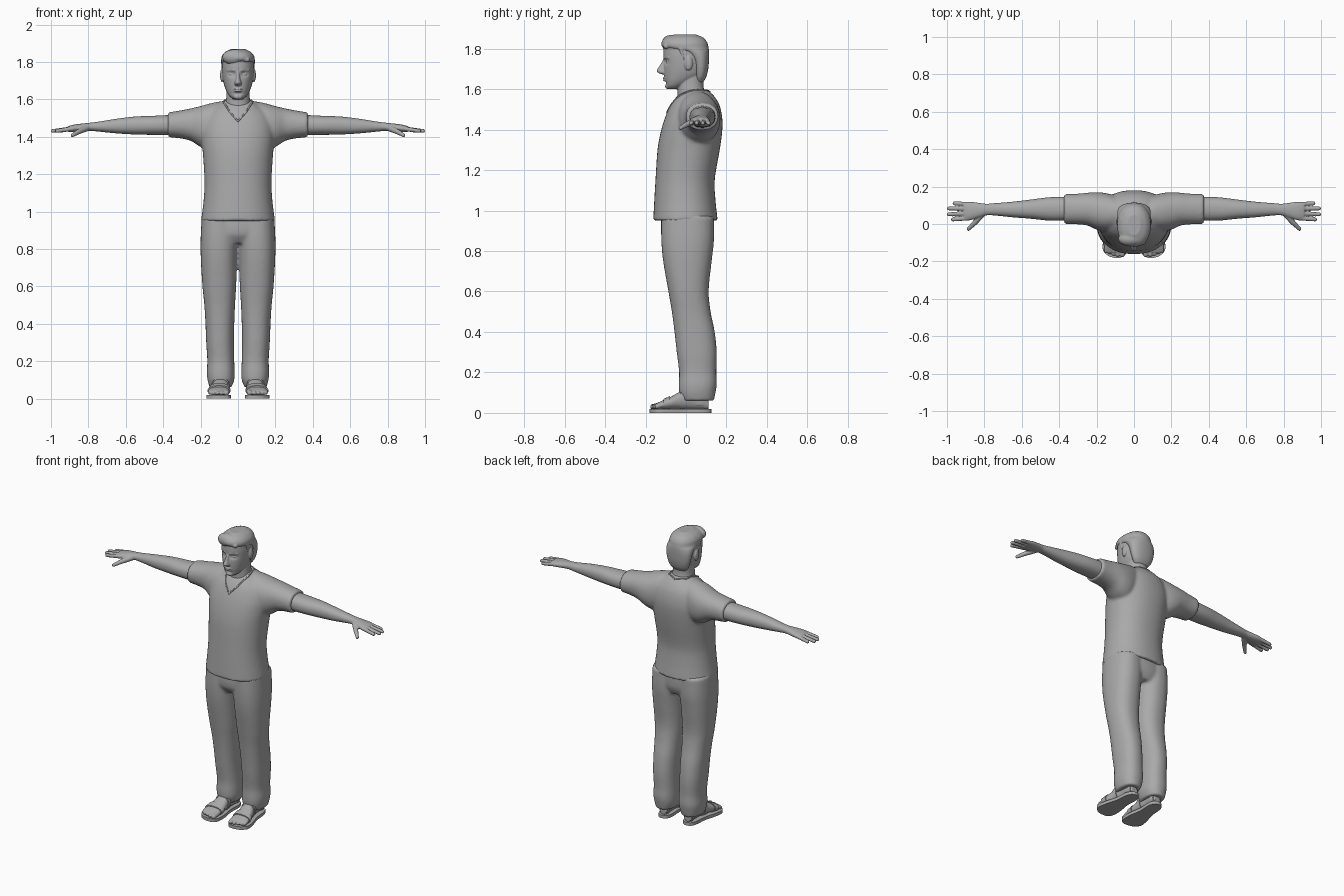
import bpy, bmesh, math
from mathutils import Vector, Matrix

grey = bpy.data.materials.new("plain_grey")
grey.diffuse_color = (0.4, 0.4, 0.4, 1)


def smooth_rows(rows, n):
    """Cubic interpolation through section rows."""
    out = []
    for i in range(len(rows) - 1):
        a, b = rows[i], rows[i + 1]
        p, q = rows[max(i - 1, 0)], rows[min(i + 2, len(rows) - 1)]
        h = b[0] - a[0]
        for k in range(n):
            t = k / n
            row = [a[0] + h * t]
            for j in range(1, len(a)):
                m0 = (b[j] - p[j]) / (b[0] - p[0]) * h
                m1 = (q[j] - a[j]) / (q[0] - a[0]) * h
                row.append((2*t**3 - 3*t*t + 1) * a[j] + (t**3 - 2*t*t + t) * m0
                           + (3*t*t - 2*t**3) * b[j] + (t**3 - t*t) * m1)
            out.append(row)
    return out + [list(rows[-1])]


def loft(bm, axis, rows, side=1, power=2.2, sides=40, n=5):
    """Rows are (position, min, max, min, max) of an oval cross-section."""
    rings = []
    for t, a0, a1, b0, b1 in smooth_rows(rows, n):
        ring = []
        for k in range(sides):
            ang = math.tau * k / sides
            c, s = math.cos(ang), math.sin(ang)
            u = (a0 + a1) / 2 + (a1 - a0) / 2 * math.copysign(abs(c) ** (2 / power), c)
            v = (b0 + b1) / 2 + (b1 - b0) / 2 * math.copysign(abs(s) ** (2 / power), s)
            co = {"x": (t, u, v), "y": (u, t, v), "z": (u, v, t)}[axis]
            ring.append(bm.verts.new((co[0] * side, co[1], co[2])))
        rings.append(ring)
    for r0, r1 in zip(rings, rings[1:]):
        for k in range(sides):
            bm.faces.new((r0[k], r0[k - 1], r1[k - 1], r1[k]))
    bm.faces.new(rings[0])
    bm.faces.new(rings[-1])
    return [v for r in rings for v in r]


def upright(rows):
    """(z, half width, front, back) rows centred on x = 0."""
    return [(z, -w, w, f, b) for z, w, f, b in rows]


def ball(bm, centre, size):
    bmesh.ops.create_uvsphere(bm, u_segments=20, v_segments=12, radius=1,
                              matrix=Matrix.Translation(centre) @ Matrix.Diagonal((*size, 1)))


def limb(bm, a, b, ra, rb):
    """Round-ended tapered rod."""
    a, b = Vector(a), Vector(b)
    rot = (b - a).to_track_quat('Z', 'Y').to_matrix().to_4x4()
    bmesh.ops.create_cone(bm, cap_ends=True, segments=16, radius1=ra, radius2=rb,
                          depth=(b - a).length, matrix=Matrix.Translation((a + b) / 2) @ rot)
    ball(bm, a, (ra,) * 3)
    ball(bm, b, (rb,) * 3)


def finish(name, bm, voxel=None, smooth=4):
    bmesh.ops.recalc_face_normals(bm, faces=bm.faces)
    for f in bm.faces:
        f.smooth = True
    me = bpy.data.meshes.new(name)
    bm.to_mesh(me)
    bm.free()
    me.materials.append(grey)
    ob = bpy.data.objects.new(name, me)
    bpy.context.collection.objects.link(ob)
    if voxel:
        m = ob.modifiers.new("blend", 'REMESH')
        m.mode, m.voxel_size, m.use_smooth_shade = 'VOXEL', voxel, True
        m = ob.modifiers.new("soften", 'SMOOTH')
        m.factor, m.iterations = 0.5, smooth
    else:
        bpy.ops.object.select_all(action='DESELECT')
        bpy.context.view_layer.objects.active = ob
        ob.select_set(True)
        bpy.ops.object.shade_smooth_by_angle(angle=math.radians(40))
    return ob


# Shirt: torso and short sleeves blended together
bm = bmesh.new()
loft(bm, "z", upright([
    (.95, .198, -.162, .157), (1.05, .185, -.157, .146), (1.15, .179, -.151, .142),
    (1.3, .187, -.141, .167), (1.38, .195, -.127, .178), (1.45, .195, -.107, .18),
    (1.52, .17, -.077, .166), (1.565, .12, -.045, .14), (1.597, .07, -.01, .105)]))
for s in (1, -1):
    loft(bm, "x", [
        (.05, -.02, .12, 1.38, 1.59), (.1, -.03, .15, 1.35, 1.588), (.15, -.04, .165, 1.33, 1.578),
        (.2, -.03, .17, 1.345, 1.564), (.25, -.008, .167, 1.377, 1.552),
        (.3, -.002, .162, 1.39, 1.542), (.374, .0, .16, 1.398, 1.53)], s)
shirt = finish("shirt", bm, .009, 5)

# V-shaped collar trim laid on the shirt
bpy.context.view_layer.update()
surface = shirt.evaluated_get(bpy.context.evaluated_depsgraph_get())
corners = [(0, -.1, 1.485), (.045, -.07, 1.535), (.078, .0, 1.585), (.06, .085, 1.59), (0, .115, 1.585)]
corners += [(-x, y, z) for x, y, z in corners[-2:0:-1]]
path = []
for i, c in enumerate(corners):
    for k in range(6):
        p = Vector(c).lerp(Vector(corners[(i + 1) % len(corners)]), k / 6)
        path.append(surface.closest_point_on_mesh(p)[1])
bm = bmesh.new()
for i, p in enumerate(path):
    limb(bm, p, path[(i + 1) % len(path)], .005, .005)
finish("collar", bm, .003, 3)

# Trousers: hips and two loose legs
bm = bmesh.new()
loft(bm, "z", upright([(.83, .15, -.09, .115), (.88, .19, -.12, .135), (.98, .19, -.122, .138)]))
for s in (1, -1):
    loft(bm, "z", [
        (.06, .035, .152, -.022, .138), (.10, .02, .163, -.034, .146), (.14, .018, .167, -.036, .152),
        (.2, .02, .164, -.034, .15), (.3, .022, .17, -.046, .152), (.4, .02, .174, -.057, .142),
        (.5, .016, .18, -.07, .122), (.6, .01, .19, -.087, .112), (.75, .005, .199, -.113, .127),
        (.85, .0, .2, -.122, .138), (.97, .0, .194, -.123, .138)], s, 2.3)
trousers = finish("trousers", bm, .009, 5)

# Arms and hands
for s, label in ((1, "left"), (-1, "right")):
    bm = bmesh.new()
    loft(bm, "x", [
        (.33, .018, .146, 1.408, 1.518), (.45, .018, .143, 1.41, 1.512), (.55, .028, .131, 1.412, 1.508),
        (.65, .036, .119, 1.418, 1.496), (.75, .046, .111, 1.428, 1.48), (.79, .046, .108, 1.431, 1.475),
        (.83, .034, .113, 1.428, 1.471), (.88, .02, .119, 1.425, 1.464), (.91, .024, .116, 1.427, 1.456)], s)
    for y0, y1, tip in ((.032, .024, .968), (.057, .052, .99), (.082, .083, .99), (.105, .111, .96)):
        limb(bm, (s * .88, y0, 1.444), (s * tip, y1, 1.431), .0125, .0105)
    limb(bm, (s * .81, .055, 1.446), (s * .85, .008, 1.428), .018, .014)
    limb(bm, (s * .85, .008, 1.428), (s * .885, -.027, 1.408), .014, .01)
    finish(label + "_arm", bm, .004, 3)

# Head, face and neck
bm = bmesh.new()
skull = loft(bm, "z", upright([
    (1.6, .024, -.088, -.04), (1.615, .043, -.098, -.01), (1.64, .06, -.104, .04),
    (1.67, .072, -.108, .085), (1.7, .079, -.109, .098), (1.74, .084, -.11, .105),
    (1.78, .085, -.111, .105), (1.82, .08, -.104, .098), (1.85, .055, -.07, .075),
    (1.862, .02, -.03, .04)]), sides=80, n=8)
for v in skull:  # eye sockets and hollow under the lip
    if v.co.y < 0:
        d = ((abs(v.co.x) - .034) / .018) ** 2 + ((v.co.z - 1.735) / .013) ** 2
        e = (v.co.x / .03) ** 2 + ((v.co.z - 1.632) / .007) ** 2
        v.co.y += .014 * math.exp(-d) + .005 * math.exp(-e)
loft(bm, "z", upright([(1.5, .08, -.045, .105), (1.57, .068, -.042, .095),
                       (1.62, .062, -.042, .086), (1.7, .06, -.03, .09)]))
loft(bm, "z", upright([(1.672, .012, -.115, -.08), (1.68, .019, -.136, -.08), (1.69, .018, -.145, -.08),
                       (1.715, .011, -.131, -.08), (1.745, .01, -.114, -.08), (1.765, .012, -.108, -.08)]))
ball(bm, (0, -.102, 1.655), (.025, .013, .006))
ball(bm, (0, -.101, 1.644), (.022, .013, .006))
ball(bm, (0, -.092, 1.614), (.024, .012, .013))
for s in (1, -1):
    ball(bm, (s * .034, -.086, 1.735), (.014, .012, .009))
    limb(bm, (s * .018, -.104, 1.756), (s * .055, -.086, 1.757), .008, .006)
    ball(bm, (s * .085, .012, 1.728), (.011, .021, .036))
finish("head", bm, .0035, 3)

# Short hair: swept top, and back down to the nape
bm = bmesh.new()
loft(bm, "z", upright([
    (1.635, .048, .045, .086), (1.66, .066, .042, .1), (1.7, .08, .036, .11), (1.75, .088, .022, .114),
    (1.785, .09, -.025, .114), (1.803, .09, -.107, .112), (1.83, .087, -.121, .105),
    (1.855, .066, -.1, .085), (1.87, .035, -.06, .05)]))
for y in (-.08, -.03, .02):  # side-parted volume
    ball(bm, (-.018, y, 1.825), (.067, .04, .042))
limb(bm, (.05, -.098, 1.812), (-.055, -.094, 1.826), .014, .016)
for s in (1, -1):  # sideburns
    limb(bm, (s * .079, -.025, 1.80), (s * .079, -.012, 1.745), .011, .007)
finish("hair", bm, .005, 4)

# Feet and sandals
foot = [(-.152, .047, .158, .018, .044), (-.13, .045, .16, .018, .055), (-.08, .046, .152, .018, .077),
        (-.03, .05, .137, .018, .105), (.03, .053, .127, .018, .13), (.08, .055, .122, .018, .11),
        (.112, .066, .112, .018, .06)]


def strap(bm, start, end, side):
    rows = [r for r in smooth_rows(foot, 8) if start <= r[0] <= end]
    loft(bm, "y", [(y, a - .005, b + .005, c - .003, d + .006) for y, a, b, c, d in rows], side, n=1)


for s, label in ((1, "left"), (-1, "right")):
    bm = bmesh.new()
    loft(bm, "y", foot, s)
    loft(bm, "z", [(.04, .058, .122, .01, .11), (.16, .06, .122, .015, .1)], s)
    for x, tip, r in ((.060, -.163, .015), (.086, -.165, .0115), (.108, -.160, .0105),
                      (.129, -.152, .010), (.148, -.142, .0095)):
        limb(bm, (s * x, -.12, .04), (s * (x + .002), tip, .03), r, r * .95)
    finish(label + "_foot", bm, .004, 2)

    bm = bmesh.new()  # sandal straps
    strap(bm, -.115, -.08, s)
    strap(bm, -.035, -.005, s)
    strap(bm, .085, .105, s)
    finish(label + "_sandal_straps", bm)

    bm = bmesh.new()  # sandal sole
    outline = smooth_rows([(-.181, .075, .105), (-.172, .052, .135), (-.14, .038, .166), (-.08, .038, .162),
                           (0, .05, .14), (.08, .048, .132), (.115, .06, .118), (.126, .08, .1)], 5)
    pts = [(a, y) for y, a, b in outline] + [(b, y) for y, a, b in reversed(outline)]
    base = bm.faces.new([bm.verts.new((s * x, y, 0)) for x, y in pts])
    top = bmesh.ops.extrude_face_region(bm, geom=[base])["geom"]
    for v in top:
        if isinstance(v, bmesh.types.BMVert):
            v.co.z = .02
    finish(label + "_sandal_sole", bm)
